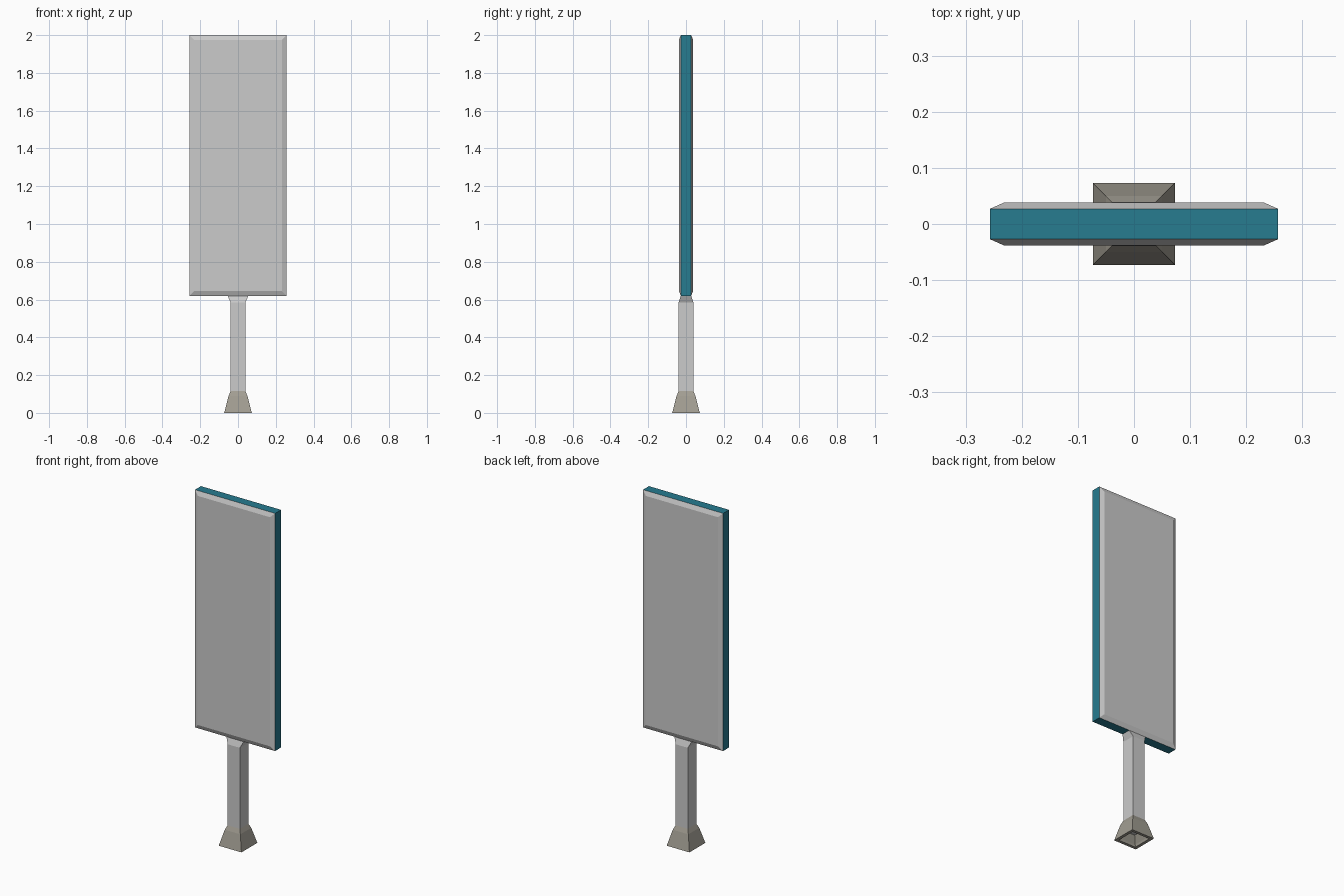
import bpy
import bmesh

if "Cube" in bpy.data.objects:
    bpy.data.objects.remove(bpy.data.objects["Cube"])


def material(name, color):
    m = bpy.data.materials.new(name)
    m.diffuse_color = (*color, 1)
    m.use_nodes = True
    m.node_tree.nodes["Principled BSDF"].inputs["Base Color"].default_value = m.diffuse_color
    return m


def loft(name, rings, to_xyz, cap_start=False, cap_end=False, mat=None):
    """Skin rectangular rings (half_u, half_v, height), optionally capped."""
    bm = bmesh.new()
    loops = [[bm.verts.new(to_xyz(u * su, v * sv, h))
              for su, sv in ((-1, -1), (1, -1), (1, 1), (-1, 1))]
             for u, v, h in rings]
    for a, b in zip(loops, loops[1:]):
        for i in range(4):
            j = (i + 1) % 4
            bm.faces.new((a[i], a[j], b[j], b[i]))
    if cap_start:
        bm.faces.new(loops[0][::-1])
    if cap_end:
        bm.faces.new(loops[-1])
    mesh = bpy.data.meshes.new(name)
    bm.to_mesh(mesh)
    bm.free()
    if mat:
        mesh.materials.append(mat)
    ob = bpy.data.objects.new(name, mesh)
    bpy.context.collection.objects.link(ob)
    return ob


teal = material("teal", (0.02, 0.20, 0.28))
stone = material("warm_grey", (0.36, 0.34, 0.29))

PANEL_Z = 1.31          # panel centre height
HALF_W, HALF_H = 0.257, 0.69
BAND, DEPTH, BEVEL = 0.027, 0.038, 0.025


def upright(u, v, h):
    return (u, v, h)


def panel_front(u, v, h):
    return (u, -h, PANEL_Z + v)


def panel_back(u, v, h):
    return (-u, h, PANEL_Z + v)


# Coloured band around the panel edge
loft("panel_edge_band", [(HALF_W, HALF_H, -BAND), (HALF_W, HALF_H, BAND)],
     panel_front, mat=teal)

# Bevelled display faces, front and back
cover = [(HALF_W, HALF_H, BAND), (HALF_W - BEVEL, HALF_H - BEVEL, DEPTH)]
loft("front_panel", cover, panel_front, cap_end=True)
loft("back_panel", cover, panel_back, cap_end=True)

# Square post, widening in x and thinning in y where it meets the panel
loft("post", [(0.039, 0.039, 0.05), (0.039, 0.039, 0.585), (0.055, 0.027, 0.62)],
     upright, cap_start=True, cap_end=True)

# Flared foot with a rim and a recessed underside
loft("foot", [(0.030, 0.030, 0.05), (0.052, 0.052, 0.012), (0.056, 0.056, 0.0),
              (0.073, 0.073, 0.0), (0.050, 0.050, 0.09), (0.039, 0.039, 0.115)],
     upright, mat=stone)
